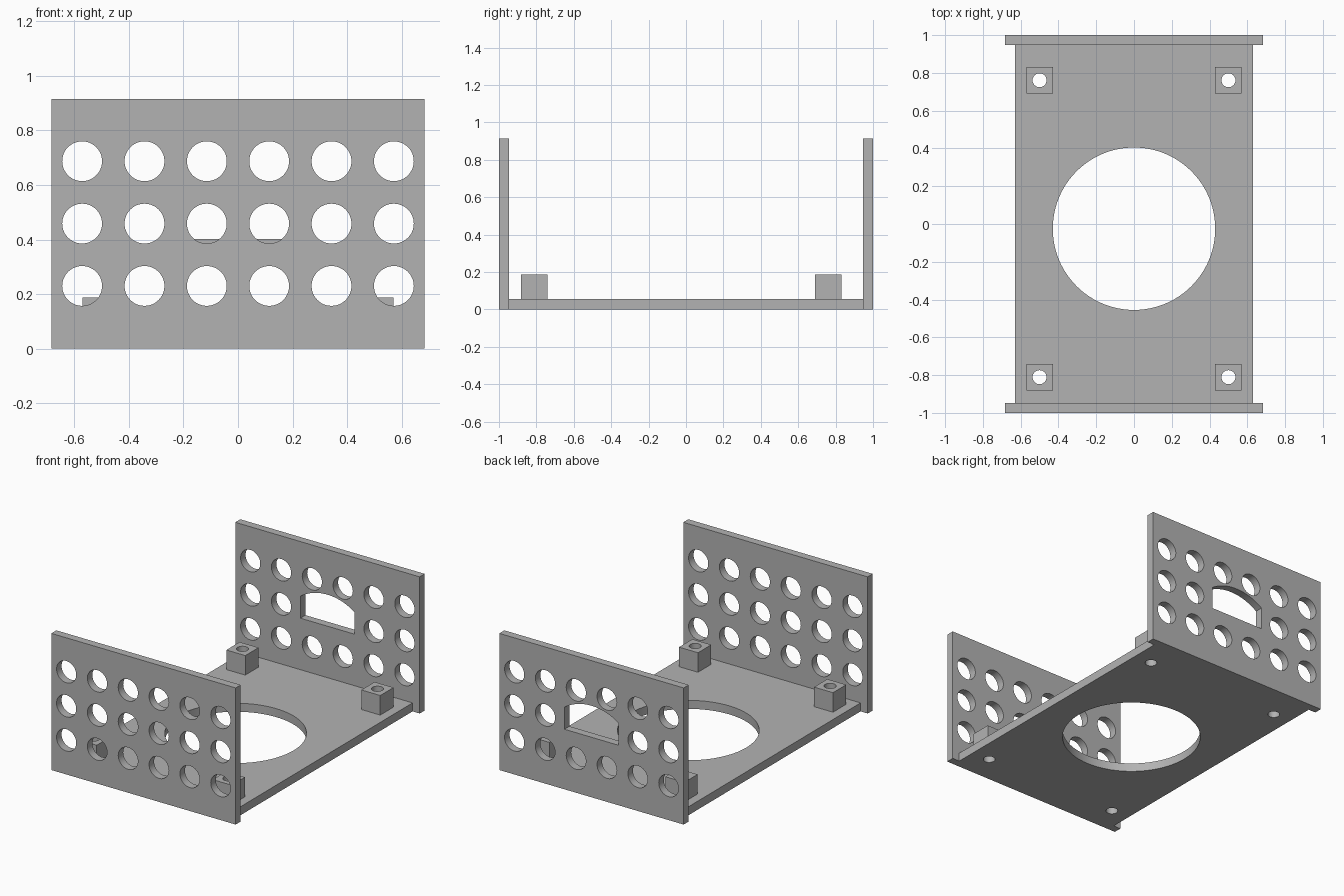
import bpy, bmesh, math
from mathutils import Matrix, Vector

if "Cube" in bpy.data.objects:
    bpy.data.objects.remove(bpy.data.objects["Cube"], do_unlink=True)

grey = bpy.data.materials.new("plain grey")
grey.use_nodes = True
colour = (0.45, 0.45, 0.45, 1)
grey.diffuse_color = colour
grey.node_tree.nodes["Principled BSDF"].inputs["Base Color"].default_value = colour

HALF_W, HEIGHT, WALL = 0.683, 0.915, 0.053   # end plates
FLOOR_W, RAIL, FLOOR_Z = 0.63, 0.03, 0.057   # floor
MID_Y = -0.025                               # centre of hole and posts


def add_box(bm, low, high):
    low, high = Vector(low), Vector(high)
    size = high - low
    bmesh.ops.create_cube(bm, size=1, matrix=Matrix.Translation((low + high) / 2)
                          @ Matrix.Diagonal((*size, 1)))


def add_cylinder(bm, centre, radius, depth, along_y=False, segments=48):
    turn = Matrix.Rotation(math.pi / 2, 4, "X") if along_y else Matrix()
    bmesh.ops.create_cone(bm, cap_ends=True, segments=segments, radius1=radius,
                          radius2=radius, depth=depth,
                          matrix=Matrix.Translation(centre) @ turn)


def add_arch(bm, y, half, bottom, spring, crown, depth):
    # Window prism with straight sides and a shallow circular top
    rise = crown - spring
    radius = (half ** 2 + rise ** 2) / (2 * rise)
    sweep = math.asin(half / radius)
    points = [(-half, bottom), (half, bottom)]
    for i in range(25):
        a = sweep * (1 - i / 12)
        points.append((radius * math.sin(a), crown - radius + radius * math.cos(a)))
    face = bm.faces.new([bm.verts.new((x, y - depth / 2, z)) for x, z in points])
    result = bmesh.ops.extrude_face_region(bm, geom=[face])
    moved = [v for v in result["geom"] if isinstance(v, bmesh.types.BMVert)]
    bmesh.ops.translate(bm, verts=moved, vec=(0, depth, 0))


def make_object(name, bm):
    bmesh.ops.recalc_face_normals(bm, faces=bm.faces)
    mesh = bpy.data.meshes.new(name)
    bm.to_mesh(mesh)
    bm.free()
    mesh.materials.append(grey)
    obj = bpy.data.objects.new(name, mesh)
    bpy.context.collection.objects.link(obj)
    return obj


def make_part(name, low, high, cutter_bm=None):
    bm = bmesh.new()
    add_box(bm, low, high)
    obj = make_object(name, bm)
    if cutter_bm is None:
        return obj
    # Cut the openings, then bake the result
    cutter = make_object(name + "_cutter", cutter_bm)
    cutter.hide_render = True
    mod = obj.modifiers.new("openings", "BOOLEAN")
    mod.operation, mod.solver, mod.object = "DIFFERENCE", "EXACT", cutter
    graph = bpy.context.evaluated_depsgraph_get()
    baked = bpy.data.meshes.new_from_object(obj.evaluated_get(graph))
    obj.modifiers.clear()
    obj.data = baked
    bpy.data.objects.remove(cutter, do_unlink=True)
    bpy.ops.object.select_all(action="DESELECT")
    obj.select_set(True)
    bpy.context.view_layer.objects.active = obj
    bpy.ops.object.shade_smooth_by_angle(angle=math.radians(30))
    return obj


# End plates with a grid of round vents; the back one has an arched window
for name, side in (("front_plate", -1), ("back_plate", 1)):
    y = side * (1 - WALL / 2)
    cuts = bmesh.new()
    for row in range(3):
        for col in range(6):
            if side > 0 and row == 1 and col in (2, 3):
                continue
            centre = ((col - 2.5) * 0.2285, y, 0.23 + row * 0.2285)
            add_cylinder(cuts, centre, 0.073, WALL * 3, along_y=True)
    if side > 0:
        add_arch(cuts, y, 0.2, 0.402, 0.55, 0.613, WALL * 3)
    make_part(name, (-HALF_W, y - WALL / 2, 0), (HALF_W, y + WALL / 2, HEIGHT), cuts)

# Floor with the large opening and four screw holes
posts = [(x, MID_Y + y) for x in (-0.5, 0.5) for y in (-0.786, 0.786)]
cuts = bmesh.new()
add_cylinder(cuts, (0, MID_Y, 0), 0.43, 0.4, segments=96)
for x, y in posts:
    add_cylinder(cuts, (x, y, 0), 0.037, 0.4, segments=32)
inner, end = FLOOR_W - RAIL, 1 - WALL
make_part("floor", (-inner, -end, 0), (inner, end, FLOOR_Z), cuts)

# Edge strips along both sides of the floor
for name, side in (("left_edge_strip", 1), ("right_edge_strip", -1)):
    xs = sorted((side * inner, side * FLOOR_W))
    make_part(name, (xs[0], -end, 0), (xs[1], end, FLOOR_Z))

# Mounting posts with bored centres
for i, (x, y) in enumerate(posts):
    cuts = bmesh.new()
    add_cylinder(cuts, (x, y, 0.1), 0.037, 0.5, segments=32)
    make_part(f"mounting_post_{i + 1}", (x - 0.07, y - 0.07, FLOOR_Z),
              (x + 0.07, y + 0.07, 0.188), cuts)
